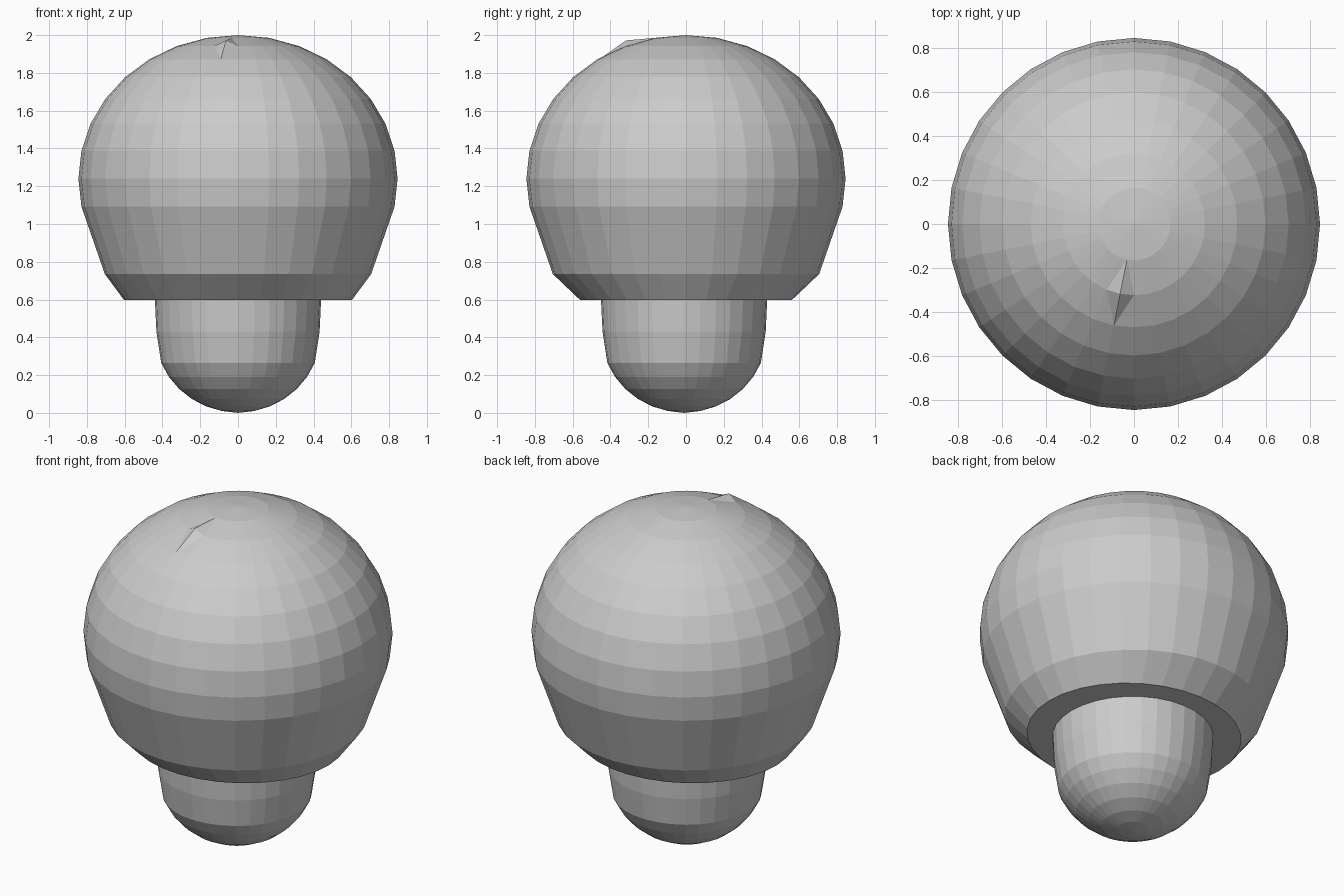
import bpy, bmesh
from math import sin, cos, pi

SEGMENTS = 32
STEP = pi / 16

old = bpy.data.objects.get("Cube")
if old:
    bpy.data.objects.remove(old, do_unlink=True)

grey = bpy.data.materials.new("plain grey")
grey.use_nodes = True
colour = (0.6, 0.6, 0.6, 1)
grey.diffuse_color = colour
grey.node_tree.nodes["Principled BSDF"].inputs["Base Color"].default_value = colour


def faceted_round(name, pole_z, profile, centre_y=0, pinch=None):
    """Sweep (x radius, y radius, z) rings from a pole to a flat cap."""
    bm = bmesh.new()
    pole = bm.verts.new((0, centre_y, pole_z))
    rings = []
    for rx, ry, z in profile:
        rings.append([bm.verts.new((rx * cos(i * STEP), centre_y + ry * sin(i * STEP), z))
                      for i in range(SEGMENTS)])
    for i in range(SEGMENTS):
        j = (i + 1) % SEGMENTS
        bm.faces.new((pole, rings[0][i], rings[0][j]))
        for a, b in zip(rings, rings[1:]):
            bm.faces.new((a[i], b[i], b[j], a[j]))
    bm.faces.new(rings[-1])
    # One pulled vertex, with its neighbouring quads split into a sharp fold
    if pinch:
        ring, seg, height = pinch
        vert = rings[ring][seg]
        vert.co.z = height
        for face in list(vert.link_faces):
            around = list(face.verts)
            k = around.index(vert)
            bmesh.utils.face_split(face, around[k - 1], around[(k + 1) % len(around)])
    bmesh.ops.recalc_face_normals(bm, faces=bm.faces)
    mesh = bpy.data.meshes.new(name)
    bm.to_mesh(mesh)
    bm.free()
    mesh.materials.append(grey)
    obj = bpy.data.objects.new(name, mesh)
    bpy.context.collection.objects.link(obj)
    return obj


# Head: squashed dome, tapering below to a flat, slightly oval underside
dome = [(0.845 * sin(k * STEP), 0.845 * sin(k * STEP), 1.24 + 0.76 * cos(k * STEP))
        for k in range(1, 10)]
taper = [(0.705, 0.705, 0.735), (0.603, 0.56, 0.597)]
faceted_round("head", 2.0, dome + taper, pinch=(1, 23, 1.972))

# Body: rounded bottom with stretched sides reaching up into the head
bowl = [(0.44 * sin(k * STEP), 0.44 * sin(k * STEP), 0.425 * (1 - cos(k * STEP)) + 0.002)
        for k in range(1, 7)]
sides = [(0.432, 0.432, 0.43), (0.44, 0.44, 0.6), (0.432, 0.432, 0.72)]
faceted_round("body", 0.0, bowl + sides, centre_y=-0.01)
